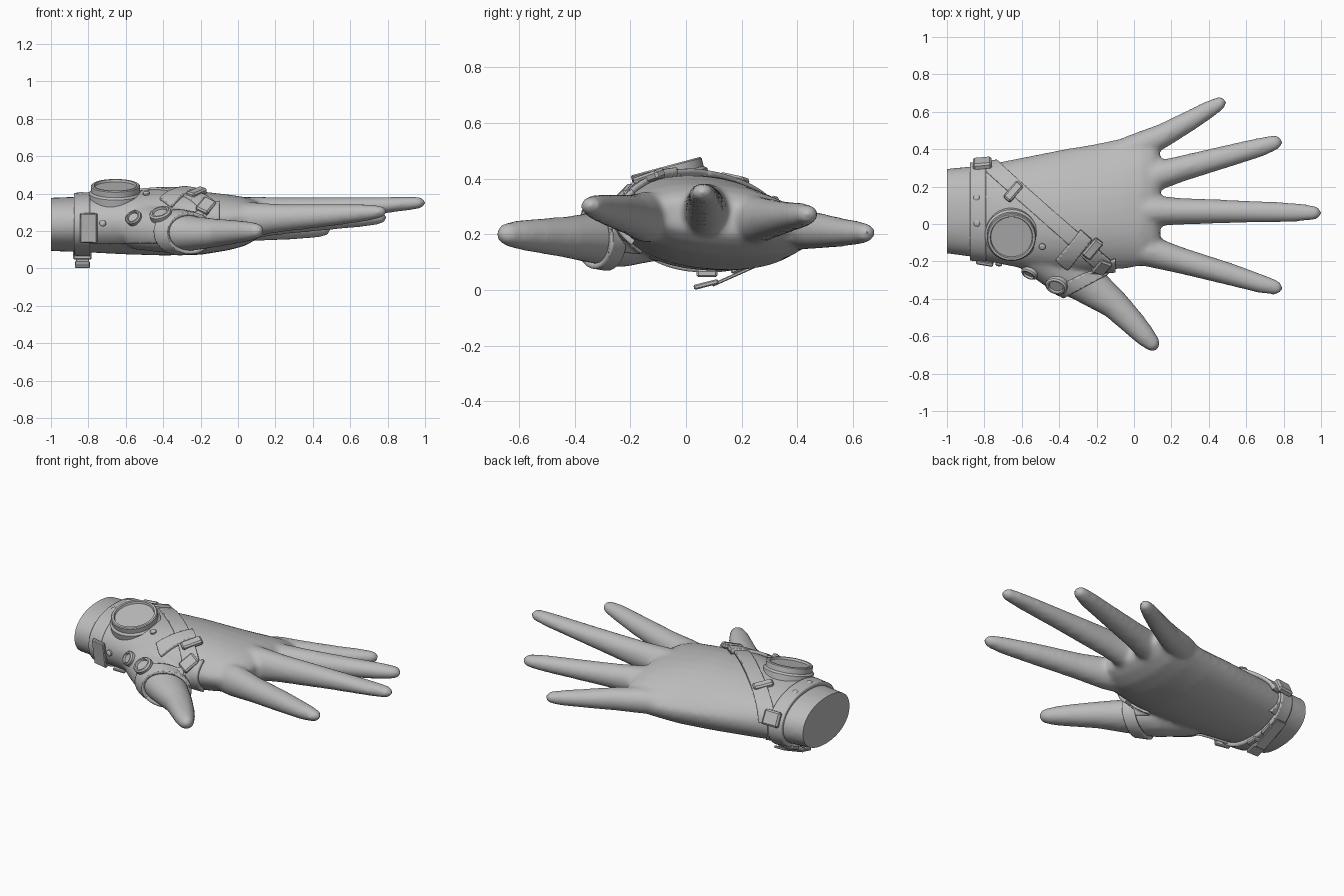
import bpy, bmesh, math
from mathutils import Vector, Matrix
from mathutils.bvhtree import BVHTree

if "Cube" in bpy.data.objects:
    bpy.data.objects.remove(bpy.data.objects["Cube"])

grey = bpy.data.materials.new("grey")
grey.diffuse_color = (0.5, 0.5, 0.5, 1)
grey.use_nodes = True
grey.node_tree.nodes["Principled BSDF"].inputs["Base Color"].default_value = grey.diffuse_color


def finish(name, bm, angle=40):
    bmesh.ops.recalc_face_normals(bm, faces=bm.faces)
    me = bpy.data.meshes.new(name)
    bm.to_mesh(me)
    bm.free()
    me.materials.append(grey)
    ob = bpy.data.objects.new(name, me)
    bpy.context.collection.objects.link(ob)
    bpy.ops.object.select_all(action='DESELECT')
    ob.select_set(True)
    bpy.context.view_layer.objects.active = ob
    bpy.ops.object.shade_smooth_by_angle(angle=math.radians(angle))
    return ob


def skin(bm, rings):
    """Bridge rings of points and cap the ends."""
    vs = [[bm.verts.new(p) for p in r] for r in rings]
    n = len(vs[0])
    for a, b in zip(vs, vs[1:]):
        for i in range(n):
            bm.faces.new((a[i], a[(i + 1) % n], b[(i + 1) % n], b[i]))
    bm.faces.new(vs[0])
    bm.faces.new(vs[-1])


def finger(bm, path):
    """Tapered tube along (x, y, z, half width, half height) with a round tip."""
    pts = [Vector(p[:3]) for p in path]
    rad = [p[3:] for p in path]
    d = (pts[-1] - pts[-2]).normalized()
    w, h = rad[-1]
    end = pts[-1]
    for a in (30, 60, 80):
        t = math.radians(a)
        pts.append(end + d * w * 1.1 * math.sin(t))
        rad.append((w * math.cos(t), h * math.cos(t)))
    rings = []
    for i, (p, (w, h)) in enumerate(zip(pts, rad)):
        t = (pts[min(i + 1, len(pts) - 1)] - pts[max(i - 1, 0)]).normalized()
        s = t.cross(Vector((0, 0, 1))).normalized()
        u = s.cross(t)
        rings.append([p + s * w * math.cos(k * math.tau / 16) + u * h * math.sin(k * math.tau / 16)
                      for k in range(16)])
    skin(bm, rings)


# Palm and wrist: x, y low, y high, z low, z high, back arch power, tilt
bm = bmesh.new()
rings = []
for x, y0, y1, z0, z1, arch, tilt in [
        (-1.06, -.15, .29, .095, .375, .9, 0), (-.8, -.185, .315, .085, .385, .95, .02),
        (-.6, -.225, .355, .075, .4, 1.15, .04), (-.4, -.25, .395, .07, .414, 1.35, .06),
        (-.2, -.25, .43, .075, .41, 1.45, .08), (-.05, -.24, .462, .1, .392, 1.4, .08),
        (.04, -.225, .47, .125, .378, 1.3, .08), (.1, -.19, .44, .16, .355, 1.2, .08),
        (.14, -.15, .38, .2, .32, 1.1, .08)]:
    ring = []
    for k in range(32):
        c, s = math.cos(k * math.tau / 32), math.sin(k * math.tau / 32)
        dy = (y1 - y0) / 2 * math.copysign(abs(c) ** .92, c)
        dz = (z1 - z0) / 2 * math.copysign(abs(s) ** (arch if s > 0 else .95), s)
        apex = .06 * max(s, 0) ** 2 * max(0, arch - .9)
        ring.append((x, (y0 + y1) / 2 + dy - apex, (z0 + z1) / 2 + dz - tilt * dy))
    rings.append(ring)
skin(bm, rings)

# Four fingers and the thumb
finger(bm, [(-.15, -.09, .25, .08, .08), (.08, -.145, .262, .085, .092), (.25, -.195, .27, .071, .074),
            (.5, -.265, .285, .061, .06), (.68, -.32, .297, .051, .046), (.75, -.338, .302, .042, .036)])
finger(bm, [(-.2, .07, .27, .08, .1), (.1, .07, .288, .083, .097), (.25, .068, .3, .072, .08),
            (.6, .066, .325, .06, .056), (.86, .062, .343, .052, .04), (.96, .06, .35, .04, .034)])
finger(bm, [(-.15, .19, .25, .08, .08), (.08, .245, .25, .083, .09), (.25, .295, .255, .07, .073),
            (.5, .363, .262, .06, .056), (.68, .412, .268, .052, .045), (.75, .434, .271, .042, .037)])
finger(bm, [(-.2, .33, .22, .06, .06), (.0, .405, .218, .076, .075), (.15, .47, .213, .066, .066),
            (.3, .553, .207, .056, .053), (.4, .612, .205, .048, .044), (.455, .643, .205, .038, .036)])
finger(bm, [(-.55, -.13, .22, .11, .12), (-.36, -.24, .195, .132, .115), (-.23, -.335, .187, .106, .092),
            (-.1, -.433, .19, .08, .074), (0, -.535, .195, .068, .062), (.06, -.6, .198, .058, .053),
            (.092, -.633, .2, .047, .045)])
raw = finish("hand_raw", bm)

# Fuse the hand into one soft skin, then cut the wrist flat
m = raw.modifiers.new("fuse", 'REMESH')
m.mode = 'VOXEL'
m.voxel_size = .013
m = raw.modifiers.new("soften", 'SMOOTH')
m.iterations = 12
m.factor = .5
deps = bpy.context.evaluated_depsgraph_get()
hand_bm = bmesh.new()
hand_bm.from_mesh(raw.evaluated_get(deps).to_mesh())
bpy.data.objects.remove(raw)
g = hand_bm.verts[:] + hand_bm.edges[:] + hand_bm.faces[:]
cut = bmesh.ops.bisect_plane(hand_bm, geom=g, plane_co=(-1, 0, 0), plane_no=(-1, 0, 0), clear_outer=True)
bmesh.ops.contextual_create(hand_bm, geom=[e for e in cut['geom_cut'] if isinstance(e, bmesh.types.BMEdge)])
surface = BVHTree.FromBMesh(hand_bm)
finish("hand", hand_bm.copy())


def patch(name, planes, thick):
    """Leather cut from the hand's skin: keep what lies behind every plane."""
    b = hand_bm.copy()
    for co, no in planes:
        bmesh.ops.bisect_plane(b, geom=b.verts[:] + b.edges[:] + b.faces[:], plane_co=co,
                               plane_no=no, clear_outer=True)
    ob = finish(name, b)
    s = ob.modifiers.new("thickness", 'SOLIDIFY')
    s.thickness = thick
    s.offset = 1
    return ob


def on_skin(point, along, lift):
    """Frame on the skin nearest to a point: z out, x in a given direction."""
    loc, n, _, _ = surface.find_nearest(Vector(point))
    x = Vector(along)
    x = (x - n * x.dot(n)).normalized()
    f = Matrix((x, n.cross(x), n)).transposed().to_4x4()
    return Matrix.Translation(loc + n * lift) @ f


def block(name, frame, size):
    b = bmesh.new()
    bmesh.ops.create_cube(b, size=1, matrix=Matrix.Diagonal((*size, 1)))
    bmesh.ops.bevel(b, geom=b.edges[:], offset=min(size) * .25, segments=1, affect='EDGES')
    b.transform(frame)
    return finish(name, b, 30)


def lathe(name, frame, profile, n=32, stretch=1):
    b = bmesh.new()
    skin(b, [[(r * stretch * math.cos(k * math.tau / n), r * math.sin(k * math.tau / n), z)
              for k in range(n)] for r, z in profile])
    b.transform(frame)
    return finish(name, b, 30)


# Leather: wrist cuff, thumb panel, thumb ring and straps
d = Vector((.76, -.65, 0))
side = Vector((.65, .76, 0))
mid = Vector((-.47, .05, 0))
t = Vector((.42, -.9, 0)).normalized()
rim = Vector((-.25, -.325, 0))
patch("wrist_cuff", [((-.875, 0, 0), (-1, 0, 0)), ((-.79, 0, 0), (1, 0, 0))], .022)
patch("thumb_panel", [(mid, side), ((-.8, 0, 0), (-1, 0, 0)), (rim, t),
                      ((0, 0, .14), (0, 0, -1)), ((-.1, 0, 0), (1, 0, 0))], .012)
patch("thumb_ring", [(rim - t * .065, -t), (rim, t), ((-.1, 0, 0), (1, 0, 0))], .02)
patch("diagonal_strap", [(mid + side * .04, side), (mid - side * .04, -side), ((0, 0, .25), (0, 0, -1)),
                         ((-.84, 0, 0), (-1, 0, 0)), ((-.15, -.22, 0), d)], .022)
patch("cross_strap", [((-.26, -.12, 0), d), ((-.32, -.07, 0), -d), (mid + side * .06, side),
                      (mid - side * .14, -side), ((0, 0, .25), (0, 0, -1))], .03)

# Round gauge, tilted towards the thumb
lean = Matrix.Translation((-.655, -.072, .445)) @ Matrix.Rotation(math.radians(15), 4, 'X')
lathe("gauge", lean, [(.142, -.12), (.142, -.045), (.131, -.035), (.131, -.005), (.126, 0),
                      (.114, 0), (.11, -.012), (.01, -.012)], 40)

# Oval buttons and small rivets
button = [(.052, -.012), (.052, .018), (.044, .026), (.036, .026), (.032, .014), (.003, .014)]
lathe("large_button", on_skin((-.43, -.36, .33), (1, 0, 0), .012), button, 24, 1.15)
lathe("small_button", on_skin((-.59, -.32, .3), (1, 0, 0), .008), [(r * .8, z) for r, z in button], 24, 1.1)
for p in [(-.845, .16, .5), (-.845, -.01, .5), (-.74, -.3, .24), (-.5, -.16, .5)]:
    lathe("rivet", on_skin(p, (1, 0, 0), .016), [(.018, -.012), (.018, .005), (.01, .011), (.002, .012)], 12)

# Strap keepers and buckles
block("strap_keeper", on_skin((-.65, .2, .5), d, .016), (.05, .115, .036))
block("strap_buckle", on_skin((-.22, -.15, .45), d, .018), (.055, .12, .034))
block("ring_buckle", on_skin((-.17, -.25, .35), d, .016), (.075, .1, .034))
block("cuff_buckle", on_skin((-.82, .4, .33), (1, 0, 0), .026), (.1, .09, .04))
block("cuff_side_plate", on_skin((-.832, -.4, .18), (1, 0, 0), .018), (.092, .16, .02))

# Loose strap and buckle below the wrist
block("under_keeper_inner", Matrix.Translation((-.832, .075, .06)), (.1, .075, .028))
block("under_keeper_outer", Matrix.Translation((-.832, .195, .083)) @ Matrix.Rotation(.4, 4, 'X'), (.1, .075, .028))
block("loose_strap", Matrix.Translation((-.832, .19, .06)) @ Matrix.Rotation(.42, 4, 'X'), (.07, .21, .012))
block("strap_tongue", Matrix.Translation((-.832, .072, .02)) @ Matrix.Rotation(.25, 4, 'X'), (.08, .09, .018))
hand_bm.free()
